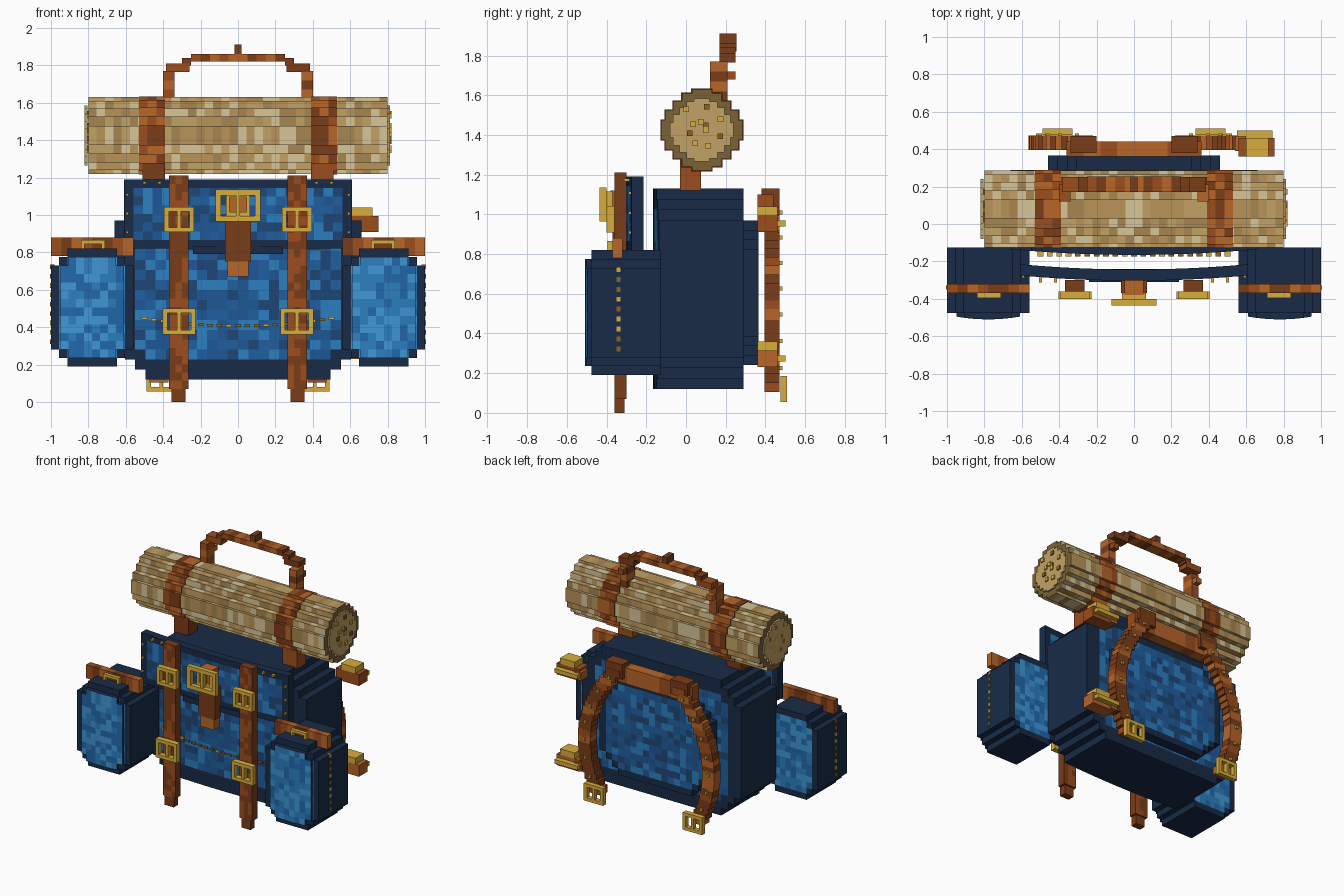
import bpy, bmesh, math, random

if "Cube" in bpy.data.objects:
    bpy.data.objects.remove(bpy.data.objects["Cube"])
random.seed(7)


def mat(name, hexcol):
    c = [int(hexcol[i:i + 2], 16) / 255 for i in (0, 2, 4)]
    m = bpy.data.materials.new(name)
    m.diffuse_color = [v / 12.92 if v < 0.04 else ((v + 0.055) / 1.055) ** 2.4 for v in c] + [1]
    m.use_nodes = True
    m.node_tree.nodes["Principled BSDF"].inputs["Base Color"].default_value = m.diffuse_color
    return m


NAVY = mat("navy", "182B47")
BLUES = [mat("blue_mid", "2060A0"), mat("blue_deep", "1F5796"), mat("blue_light", "2C7FC0"), mat("blue_dark", "1D4676")]
SKIES = [mat("sky_mid", "2C7FC0"), mat("sky_light", "3F97D6"), mat("sky_deep", "2268AC")]
TANS = [mat("tan_mid", "B8945A"), mat("tan_light", "D8C69A"), mat("tan_warm", "C3A266"), mat("tan_deep", "A68650")]
RIM = mat("tan_dark", "7C6238")
BROWNS = [mat("leather", "9C4E1E"), mat("leather_dark", "7A3C18")]
ORANGE = mat("leather_light", "B8662A")
GOLD = mat("gold", "D9AE3C")
BRASS = mat("brass", "8A6420")


def finish(name, bm, mats):
    bmesh.ops.recalc_face_normals(bm, faces=bm.faces)
    me = bpy.data.meshes.new(name)
    bm.to_mesh(me)
    bm.free()
    for m in mats:
        me.materials.append(m)
    ob = bpy.data.objects.new(name, me)
    bpy.context.collection.objects.link(ob)
    return ob


def boxes(name, items, mats, mirror=False):
    """One object from (x0, x1, y0, y1, z0, z1) blocks, optionally mirrored in x."""
    if mirror:
        items = items + [(-b[1], -b[0]) + tuple(b[2:]) for b in items]
    bm = bmesh.new()
    for x0, x1, y0, y1, z0, z1 in items:
        made = bmesh.ops.create_cube(bm, size=1)["verts"]
        k = random.randrange(len(mats))
        for v in made:
            v.co = ((x0 + x1) / 2 + v.co.x * (x1 - x0), (y0 + y1) / 2 + v.co.y * (y1 - y0),
                    (z0 + z1) / 2 + v.co.z * (z1 - z0))
        for f in {f for v in made for f in v.link_faces}:
            f.material_index = k
    return finish(name, bm, mats)


def panel(name, x0, x1, z0, z1, y0, y1, nx, nz, mats, cut=0, edge=0, bow=(0, 0)):
    """Block-cornered slab with a patchwork of colours; mats[0] is the border."""
    def inside(i, j):
        a, b = min(i, nx - 1 - i), min(j, nz - 1 - j)
        return a >= 0 and b >= 0 and a + b >= cut
    bm, cache = bmesh.new(), {}

    def vert(i, j, s):
        if (i, j, s) not in cache:
            u = 2 * i / nx - 1
            y = (y0, y1)[s] + bow[s] * (1 - u * u)
            cache[i, j, s] = bm.verts.new((x0 + (x1 - x0) * i / nx, y, z0 + (z1 - z0) * j / nz))
        return cache[i, j, s]

    for i in range(nx):
        for j in range(nz):
            if not inside(i, j):
                continue
            ring = [(i, j), (i + 1, j), (i + 1, j + 1), (i, j + 1)]
            a, b = min(i, nx - 1 - i), min(j, nz - 1 - j)
            border = min(a, b) < edge or a + b < cut + edge
            for s in (0, 1):
                f = bm.faces.new([vert(*p, s) for p in ring])
                f.material_index = 0 if border else random.randrange(1, len(mats))
            for k, (di, dj) in enumerate([(0, -1), (1, 0), (0, 1), (-1, 0)]):
                if not inside(i + di, j + dj):
                    p, q = ring[k], ring[(k + 1) % 4]
                    bm.faces.new([vert(*p, 0), vert(*q, 0), vert(*q, 1), vert(*p, 1)])
    return finish(name, bm, mats)


def roll(name, x0, x1, n, grow, mats, scale=1.0):
    """Stepped cylinder along x; mats[0] colours the end caps."""
    steps = [(.205, .05), (.185, .10), (.145, .145), (.10, .185), (.05, .205)]
    q = []
    for i, (u, v) in enumerate(steps):
        q.append((u * scale + grow, v * scale + grow))
        if i + 1 < len(steps):
            q.append((steps[i + 1][0] * scale + grow, v * scale + grow))
    pts = q + [(-u, v) for u, v in q[::-1]] + [(-u, -v) for u, v in q] + [(u, -v) for u, v in q[::-1]]
    bm = bmesh.new()
    rings = [[bm.verts.new((x0 + (x1 - x0) * i / n, .08 + u, 1.425 + v)) for u, v in pts] for i in range(n + 1)]
    bm.faces.new(rings[0])
    bm.faces.new(rings[-1])
    for a, b in zip(rings, rings[1:]):
        for k in range(len(pts)):
            l = (k + 1) % len(pts)
            f = bm.faces.new((a[k], a[l], b[l], b[k]))
            f.material_index = random.randrange(1, len(mats)) if len(mats) > 1 else 0
    return finish(name, bm, mats)


def buckle(name, cx, cz, w, h, y0, y1, t=.025, mirror=False):
    a, b, c, d = cx - w / 2, cx + w / 2, cz - h / 2, cz + h / 2
    boxes(name, [(a, a + t, y0, y1, c, d), (b - t, b, y0, y1, c, d),
                 (a + t, b - t, y0, y1, c, c + t), (a + t, b - t, y0, y1, d - t, d),
                 (cx - .01, cx + .01, y0 + .005, y1, c + t, d - t)], [GOLD], mirror)


# main bag, front flap and padded back
CLOTH = [NAVY] + BLUES
panel("main_bag", -.66, .66, .12, 1.13, -.135, .29, 24, 19, CLOTH, cut=3, edge=2, bow=(-.03, 0))
panel("front_flap", -.61, .61, .82, 1.19, -.275, -.215, 24, 8, CLOTH, edge=1, bow=(-.028, -.028))
boxes("flap_hem", [(-.56, -.43, -.28, -.23, .83, .87), (-.24, .24, -.31, -.24, .79, .83)], [NAVY])
panel("back_pad", -.46, .46, .24, .97, .28, .365, 18, 15, CLOTH, cut=3, edge=1)
boxes("flap_rivets", [(x - .008, x + .008, -.312, -.25, 1.165, 1.18) for x in (.42, .5)]
      + [(.585, .6, -.29, -.25, z, z + .015) for z in (.9, 1.0, 1.1)], [GOLD], True)

# curved line of stitching on the bag front
boxes("front_stitching", [(x / 20 - .015, x / 20 + .015, -.175, -.13, .40 + .16 * (x / 20) ** 2, .414 + .16 * (x / 20) ** 2)
                          for x in range(-10, 11)], [GOLD, BRASS])

# side pockets with zips and straps
for side, s in (("left", -1), ("right", 1)):
    xs = lambda a, b: (min(s * a, s * b), max(s * a, s * b))
    panel(side + "_pocket", *xs(.56, 1.0), .19, .82, -.475, -.125, 10, 14, [NAVY] + SKIES, cut=2, edge=1)
    panel(side + "_pocket_front", *xs(.61, .95), .235, .775, -.495, -.46, 8, 12, [NAVY] + SKIES, cut=1, bow=(-.015, 0))
    boxes(side + "_pocket_zip", [(*xs(.98, 1.004), -.35, -.33, .31 + .05 * k, .335 + .05 * k) for k in range(9)], [GOLD, BRASS])
    boxes(side + "_pocket_strap", [(*xs(.56 + .055 * k, .615 + .055 * k), -.37, -.32, .78, .88) for k in range(8)], BROWNS + [ORANGE])
    boxes(side + "_pocket_buckle", [(*xs(.71, .84), -.395, -.37, .845, .865), (*xs(.71, .73), -.395, -.37, .81, .845),
                                    (*xs(.82, .84), -.395, -.37, .81, .845)], [GOLD])
    # long front strap with a narrow tip
    panel(side + "_front_strap", *xs(.265, .37), .07, 1.21, -.36, -.30, 3, 26, BROWNS[1:] + BROWNS)
    boxes(side + "_strap_tip", [(*xs(.28, .355), -.36, -.31, 0, .07)], BROWNS[1:])

# front buckles and centre tab
buckle("upper_buckles", .315, .975, .16, .135, -.40, -.36, mirror=True)
buckle("lower_buckles", .315, .43, .175, .14, -.40, -.36, mirror=True)
buckle("centre_buckle", 0, 1.05, .24, .17, -.435, -.40, t=.03)
buckle("centre_inner_buckle", 0, 1.055, .13, .12, -.40, -.37, t=.02)
boxes("centre_tab", [(-.07, .07, -.37, -.30, .75, .98), (-.055, .055, -.365, -.30, .67, .75),
                     (-.05, .05, -.38, -.30, .98, 1.12)], [ORANGE] + BROWNS)

# bedroll, its bands and end spiral
roll("bedroll", -.8, .8, 36, 0, [RIM] + TANS)
for s in (-1, 1):
    roll("bedroll_band", s * .46 - .07, s * .46 + .07, 3, .004, BROWNS[1:] + BROWNS + [ORANGE])
    roll("bedroll_end", s * .808 - .012, s * .808 + .004, 1, 0, [TANS[2]], scale=.78)
    dots = []
    for k in range(11):
        a, r = k * .85, .02 + .011 * k
        y, z = .08 + r * math.cos(a), 1.425 + r * math.sin(a)
        dots.append((s * .808 - .013, s * .808 + .013, y - .014, y + .014, z - .014, z + .014))
    boxes("bedroll_spiral", dots, [GOLD, BRASS, GOLD])
boxes("bedroll_supports", [(.39, .51, -.03, .075, 1.12, 1.28)], BROWNS, True)

# carry handle
boxes("carry_handle", [(.34, .40, .12, .21, 1.57 + .05 * k, 1.62 + .05 * k) for k in range(4)]
      + [(.26, .385, .17, .25, 1.765, 1.81), (.25, .30, .17, .25, 1.80, 1.84), (.345, .39, .21, .25, 1.68, 1.72)]
      + [(.05 * k, .05 * k + .05, .17, .255, 1.82, 1.86) for k in range(5)], BROWNS + [ORANGE], True)
boxes("handle_peak", [(-.02, .02, .17, .255, 1.86, 1.91)], BROWNS)

# shoulder straps: stepped blocks along a curve
blocks, studs, n = [], [], 22
for k in range(n):
    t = (k + .5) / n
    x = (1 - t) ** 2 * .25 + 2 * t * (1 - t) * .68 + t * t * .41
    z = (1 - t) ** 2 * 1.07 + 2 * t * (1 - t) * .62 + t * t * .11
    blocks.append((x - .05, x + .05, .395, .472, z - .028, z + .028))
    if k % 3 == 1:
        studs.append((x - .01, x + .01, .47, .485, z - .01, z + .01))
boxes("shoulder_straps", blocks, BROWNS + [ORANGE], True)
boxes("shoulder_strap_studs", studs, [GOLD], True)
boxes("shoulder_yoke", [(-.36 + .09 * k, -.27 + .09 * k, .36, .44, .98, 1.10) for k in range(8)], [ORANGE, BROWNS[0]])
boxes("shoulder_yoke_caps", [(.2, .34, .38, .47, 1.02, 1.13)], BROWNS, True)
buckle("shoulder_buckles", .41, .12, .16, .13, .475, .51, mirror=True)

# paired fittings on one side of the back
for z in (.91, .23):
    boxes("side_fitting", [(.56, .75, .36, .46, z, z + .085), (.54, .60, .39, .47, z + .01, z + .07)], [ORANGE, BROWNS[0]])
    boxes("side_fitting_clasp", [(.60, .72, .36, .46, z + .085, z + .13), (.55, .74, .46, .50, z + .03, z + .06)], [GOLD])
